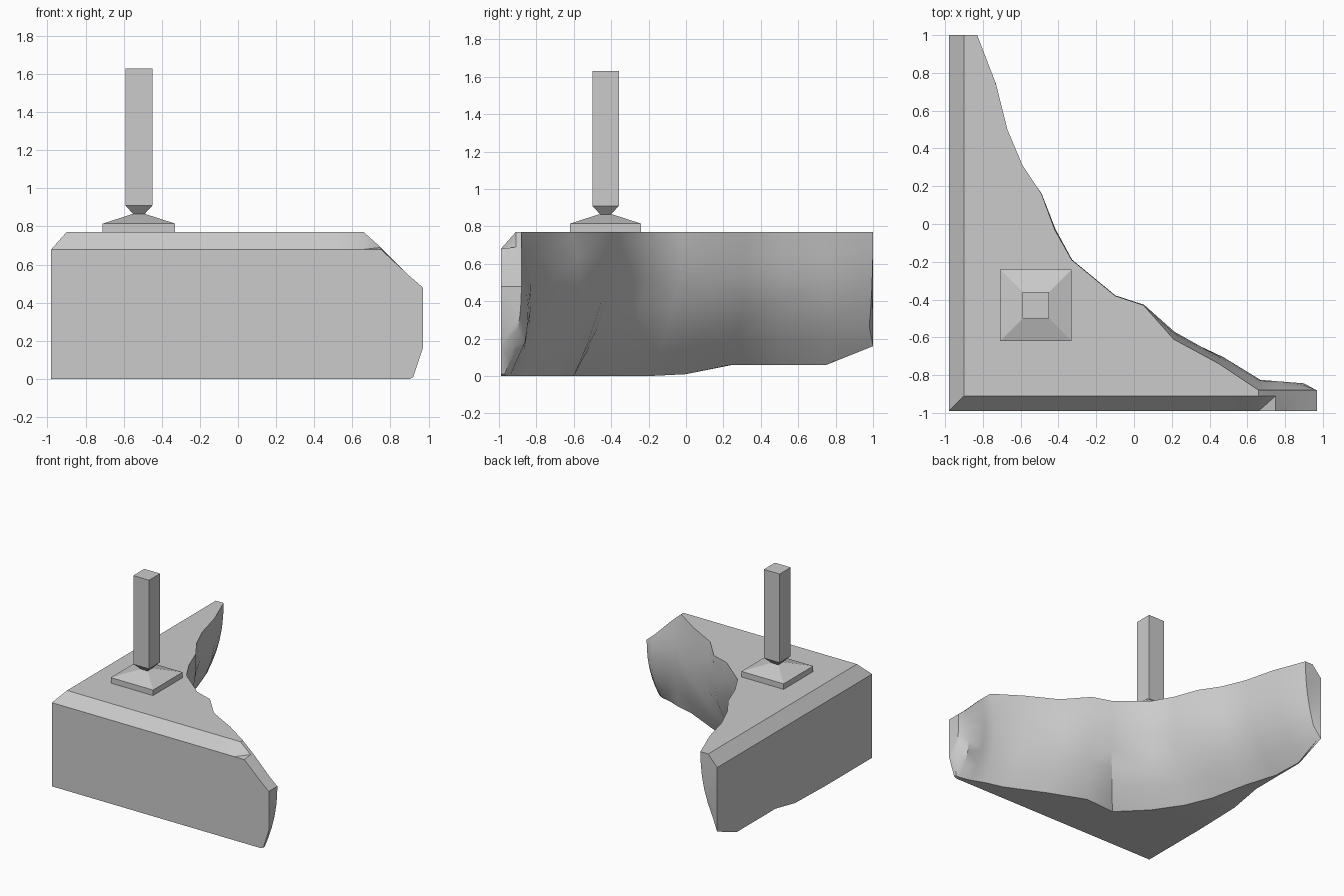
import bpy, bmesh, math
from mathutils import Vector, noise

if "Cube" in bpy.data.objects:
    bpy.data.objects.remove(bpy.data.objects["Cube"])

grey = bpy.data.materials.new("stone_grey")
grey.diffuse_color = (0.6, 0.6, 0.6, 1)
grey.use_nodes = True
grey.node_tree.nodes["Principled BSDF"].inputs["Base Color"].default_value = grey.diffuse_color


def loft(name, rings):
    """Skin closed rings of equal length and cap both ends."""
    bm = bmesh.new()
    vs = [[bm.verts.new(p) for p in r] for r in rings]
    n = len(vs[0])
    for a, b in zip(vs, vs[1:]):
        for i in range(n):
            j = (i + 1) % n
            bm.faces.new((a[i], a[j], b[j], b[i]))
    bm.faces.new(vs[0])
    bm.faces.new(vs[-1])
    bmesh.ops.remove_doubles(bm, verts=bm.verts, dist=0.0005)
    bmesh.ops.triangulate(bm, faces=bm.faces)
    bmesh.ops.recalc_face_normals(bm, faces=bm.faces)
    me = bpy.data.meshes.new(name)
    bm.to_mesh(me)
    bm.free()
    me.materials.append(grey)
    ob = bpy.data.objects.new(name, me)
    bpy.context.collection.objects.link(ob)
    return ob


# Corner block stations from the back end round the corner to the right end:
# outer x, y; broken top x, y, z; broken bottom x, y, z
stations = [
    (-.98, 1, -.83, 1, .77, -.97, .97, .16),
    (-.98, .75, -.73, .74, .77, -.97, .75, .06),
    (-.98, .5, -.67, .5, .77, -.96, .5, .06),
    (-.98, .25, -.59, .31, .77, -.88, .24, .06),
    (-.98, 0, -.49, .16, .77, -.76, 0, .01),
    (-.98, -.4, -.42, -.03, .77, -.66, -.2, 0),
    (-.98, -.99, -.33, -.19, .77, -.51, -.42, 0),
    (-.4, -.99, -.1, -.38, .77, -.31, -.62, 0),
    (-.05, -.99, .05, -.43, .77, -.05, -.6, 0),
    (.25, -.99, .21, -.61, .77, .25, -.72, 0),
    (.5, -.99, .45, -.74, .77, .55, -.86, 0),
    (.66, -.99, .66, -.88, .77, .7, -.9, 0),
    (.75, -.99, .75, -.88, .69, .8, -.94, 0),
    (.9, -.99, .9, -.88, .54, .89, -.96, 0),
    (.97, -.99, .97, -.88, .48, .92, -.97, .01),
]
ROWS = 7
rings = []
for k, (ox, oy, tx, ty, zt, bx, by, zb) in enumerate(stations):
    left, front = ox < -.97, oy < -.98
    last = k == len(stations) - 1
    # outer wall, bevelled rim and flat top
    ring = [(.92 if last else ox, oy, zb), (ox, oy, zb + .15), (ox, oy, min(.68, zt)),
            (ox + .08 * left, oy + .08 * front, zt)]
    # broken face, steep above and undercut near the floor
    top, low = Vector((tx, ty, zt)), Vector((bx, by, zb))
    bulge = .07 if 9 <= k <= 13 else .01
    for r in range(ROWS):
        t = r / (ROWS - 1)
        p = top.lerp(low, t ** 2.2)
        p.z = zt + (zb - zt) * t
        s = math.sin(math.pi * t)
        if 0 < k and not last:
            d = s * (bulge + .035 * noise.noise(p * 3.5))
            p.x = max(p.x + d * .6 * (k < 9), -.97)
            p.y += d * (.6 if k < 9 else .8)
        ring.append(p)
    rings.append(ring)
block = loft("broken_corner_block", rings)

# Smooth the uneven broken face, keep the cut edges sharp
bpy.context.view_layer.objects.active = block
block.select_set(True)
bpy.ops.object.shade_smooth_by_angle(angle=math.radians(32))


def square(half, z):
    return [(-.52 + sx * half, -.43 + sy * half, z)
            for sx, sy in ((-1, -1), (1, -1), (1, 1), (-1, 1))]


# Base plate with a shallow pyramid top
loft("base_plate", [square(.19, .76), square(.19, .815), square(.035, .865)])
# Square post tapering to a narrow foot
loft("square_post", [square(.025, .86), square(.071, .91), square(.071, 1.63)])
